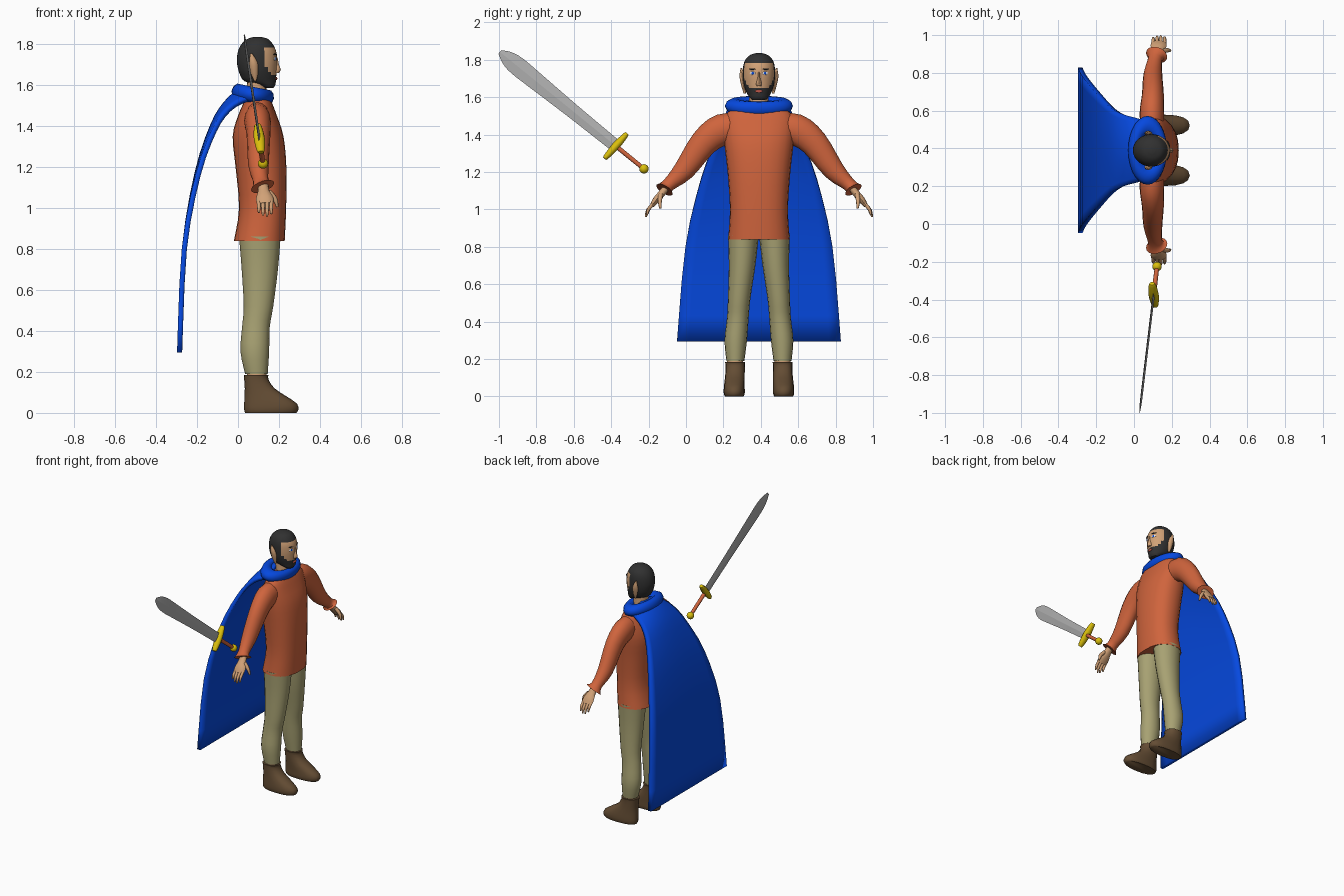
import bpy, bmesh, math
from mathutils import Vector

cube = bpy.data.objects.get("Cube")
if cube:
    bpy.data.objects.remove(cube)

MID = 0.39  # the figure faces +x and stands off centre in y


def material(name, *srgb):
    rgb = [(c / 255) ** 2.2 for c in srgb] + [1]
    m = bpy.data.materials.new(name)
    m.use_nodes = True
    m.diffuse_color = rgb
    m.node_tree.nodes["Principled BSDF"].inputs["Base Color"].default_value = rgb
    return m


BLUE = material("cape blue", 14, 74, 222)
ORANGE = material("shirt orange", 206, 100, 63)
KHAKI = material("trouser khaki", 166, 160, 114)
BROWN = material("boot brown", 100, 78, 55)
HAIR = material("hair black", 52, 52, 52)
SKIN = material("skin", 208, 160, 118)
GOLD = material("gold", 218, 190, 20)
STEEL = material("steel", 172, 172, 172)
WHITE = material("eye white", 235, 235, 235)
LIPS = material("lip red", 205, 95, 80)


def finish(ob, mat, angle=50):
    ob.data.materials.append(mat)
    bpy.ops.object.select_all(action='DESELECT')
    ob.select_set(True)
    bpy.context.view_layer.objects.active = ob
    if angle:
        bpy.ops.object.shade_smooth_by_angle(angle=math.radians(angle))
    return ob


def add_mesh(name, bm, mat, angle=50):
    bmesh.ops.recalc_face_normals(bm, faces=bm.faces)
    me = bpy.data.meshes.new(name)
    bm.to_mesh(me)
    bm.free()
    ob = bpy.data.objects.new(name, me)
    bpy.context.collection.objects.link(ob)
    return finish(ob, mat, angle)


def spline(rows, steps):
    """Catmull-Rom through rows of numbers."""
    pts = [rows[0]] + list(rows) + [rows[-1]]
    out = []
    for a, b, c, d in zip(pts, pts[1:], pts[2:], pts[3:]):
        for k in range(steps):
            t = k / steps
            out.append([q + t / 2 * (r - p + t * (2 * p - 5 * q + 4 * r - s
                        + t * (3 * (q - r) + s - p)))
                        for p, q, r, s in zip(a, b, c, d)])
    return out + [list(rows[-1])]


def loft(name, rows, mat, side=1, sides=16, steps=3, level=False, power=1, angle=50):
    """Skin ellipse rings (x, offset from MID, z, x radius, other radius)."""
    rows = spline(rows, steps)
    centres = [Vector((r[0], MID + side * r[1], r[2])) for r in rows]
    bm, loops = bmesh.new(), []
    for i, (c, r) in enumerate(zip(centres, rows)):
        t = centres[min(i + 1, len(rows) - 1)] - centres[max(i - 1, 0)]
        t = Vector((0, 0, 1)) if level else t.normalized()
        v = t.cross(Vector((1, 0, 0))).normalized()
        u = v.cross(t)
        ring = []
        for k in range(sides):
            a = math.tau * k / sides
            ca, sa = [math.copysign(abs(f) ** power, f) for f in (math.cos(a), math.sin(a))]
            ring.append(bm.verts.new(c + u * r[3] * ca + v * r[4] * sa))
        loops.append(ring)
    for a, b in zip(loops, loops[1:]):
        for k in range(sides):
            n = (k + 1) % sides
            bm.faces.new((a[k], a[n], b[n], b[k]))
    bm.faces.new(loops[0])
    bm.faces.new(loops[-1])
    return add_mesh(name, bm, mat, angle)


def ball(name, loc, scale, mat, turn=0):
    bpy.ops.mesh.primitive_uv_sphere_add(segments=16, ring_count=10, location=loc,
                                         rotation=(0, 0, turn))
    ob = bpy.context.object
    ob.name = name
    ob.scale = scale
    return finish(ob, mat)


def span(z, back, front, half, off=0):
    """Level ring given by its back and front x."""
    return ((back + front) / 2, off, z, (front - back) / 2, half)


# Shirt body
loft("shirt", [span(.84, -.02, .228, .165), span(1.0, .005, .235, .155),
               span(1.2, -.012, .236, .168), span(1.35, -.026, .222, .185),
               span(1.45, 0, .19, .19), span(1.52, .03, .163, .165),
               span(1.56, .045, .14, .09)], ORANGE, sides=24, level=True, power=.85)

# Limbs, one set per side
for side, tag in ((1, "free"), (-1, "sword")):
    loft(tag + "_sleeve", [(.095, .1, 1.43, .06, .08), (.095, .2, 1.425, .065, .085),
                           (.1, .295, 1.355, .058, .074), (.1, .4, 1.21, .05, .057),
                           (.112, .485, 1.13, .038, .036), (.12, .505, 1.105, .06, .05)],
         ORANGE, side)
    loft(tag + "_palm", [(.12, .485, 1.13, .025, .02), (.125, .52, 1.085, .028, .02),
                         (.13, .55, 1.05, .042, .019), (.132, .572, 1.02, .04, .012)],
         SKIN, side, sides=10)
    for i, length in enumerate((.85, 1, .95, .75)):
        x = .162 - i * .02
        loft(f"{tag}_finger_{i + 1}",
             [(x, .565, 1.03, .01, .01), (x, .565 + .03 * length, 1.03 - .035 * length, .009, .009),
              (x, .565 + .04 * length, 1.03 - .07 * length, .005, .005)], SKIN, side, sides=8)
    loft(tag + "_thumb", [(.15, .525, 1.08, .013, .013), (.18, .53, 1.045, .012, .011),
                          (.192, .527, 1.005, .006, .006)], SKIN, side, sides=8)
    loft(tag + "_trouser_leg",
         [span(.19, .035, .145, .048, .126), span(.3, .012, .152, .06, .124),
          span(.42, .02, .155, .058, .113), span(.52, .028, .172, .06, .106),
          span(.7, .018, .195, .071, .09), span(.86, .005, .208, .082, .083)],
         KHAKI, side, level=True)
    loft(tag + "_ankle", [span(.15, .045, .138, .043, .127), span(.21, .045, .138, .043, .127)],
         SKIN, side, steps=1, level=True)
    boot = loft(tag + "_boot",
                [span(0, .035, .285, .05, .132), span(.015, .03, .295, .056, .132),
                 span(.045, .03, .288, .056, .132), span(.08, .032, .238, .054, .13),
                 span(.12, .033, .178, .052, .128), span(.165, .03, .148, .052, .127),
                 span(.185, .028, .15, .054, .127)],
                BROWN, side, steps=2, level=True, power=.85)

# Head: hair cap, face and beard are faces of one skin
head = loft("head", [span(1.585, .13, .172, .035), span(1.6, .09, .182, .05),
                     span(1.62, .03, .185, .064), span(1.65, .01, .187, .076),
                     span(1.68, 0, .189, .083), span(1.72, -.006, .191, .086),
                     span(1.765, 0, .186, .084), span(1.8, .017, .17, .073),
                     span(1.825, .045, .147, .048), span(1.836, .08, .11, .015)],
            HAIR, sides=32, steps=4, level=True)
head.data.materials.append(SKIN)
for p in head.data.polygons:
    x, y, z = p.center
    if 1.652 < z < 1.78 and x > .13 + max(0, 1.7 - z) * .7:
        p.material_index = 1
loft("neck", [span(1.5, .04, .145, .055), span(1.65, .045, .135, .05)], SKIN, steps=1, level=True)
loft("nose", [span(1.66, .17, .2, .014), span(1.675, .165, .209, .015),
              span(1.7, .165, .2, .009), span(1.735, .165, .193, .006)],
     SKIN, sides=8, steps=2, level=True)
ball("lips", (.186, MID, 1.632), (.006, .02, .008), LIPS)
for side, tag in ((1, "free"), (-1, "sword")):
    ball(tag + "_eye", (.181, MID + side * .034, 1.728), (.004, .017, .009), WHITE, side * .42)
    ball(tag + "_iris", (.184, MID + side * .033, 1.728), (.003, .007, .008), BLUE, side * .42)
    ball(tag + "_brow", (.182, MID + side * .036, 1.75), (.004, .02, .004), HAIR, side * .42)
    loft(tag + "_ear", [span(1.62, .078, .09, .006, .076), span(1.66, .062, .098, .012, .082),
                        span(1.71, .055, .095, .014, .09), span(1.755, .06, .07, .004, .094)],
         SKIN, side, sides=8, level=True)

# Cape sheet: rows of x, z, half width, drop towards the edges
bm = bmesh.new()
COLS = 14
grid = []
for x, z, half, drop in spline([(-.285, .295, .438, 0), (-.262, .8, .393, 0),
                                (-.2, 1.17, .31, .01), (-.125, 1.4, .225, .02),
                                (-.06, 1.51, .185, .03), (.01, 1.57, .16, .045),
                                (.06, 1.58, .135, .05)], 3):
    cs = [2 * k / COLS - 1 for k in range(COLS + 1)]
    grid.append([bm.verts.new((x + drop * c * c / 2, MID + half * c, z - drop * c * c)) for c in cs])
for a, b in zip(grid, grid[1:]):
    for k in range(COLS):
        bm.faces.new((a[k], a[k + 1], b[k + 1], b[k]))
cape = add_mesh("cape", bm, BLUE)
solid = cape.modifiers.new("thickness", 'SOLIDIFY')
solid.thickness = .025
solid.offset = 0

# Cape collar roll
bpy.ops.mesh.primitive_torus_add(major_segments=28, minor_segments=10, major_radius=.1,
                                 minor_radius=.04, location=(.072, MID, 1.553),
                                 rotation=(0, .2, 0))
collar = bpy.context.object
collar.name = "cape_collar"
collar.scale = (.75, 1.3, 1)
finish(collar, BLUE)

# Sword, floating beside the hand and pointing up and out
POMMEL, TIP = Vector((.122, -.225, 1.217)), Vector((.03, -.995, 1.842))


def on_sword(t, thick, width):
    p = POMMEL.lerp(TIP, t)
    return (p.x, p.y - MID, p.z, thick, width)


loft("sword_blade", [on_sword(.2, .006, .034), on_sword(.5, .006, .039), on_sword(.75, .006, .047),
                     on_sword(.88, .006, .05), on_sword(.95, .005, .038), on_sword(1, .002, .012)],
     STEEL, sides=4, angle=0)
loft("sword_grip", [on_sword(0, .012, .012), on_sword(.2, .013, .013)], ORANGE, sides=10, steps=1)
hub = POMMEL.lerp(TIP, .195)
loft("sword_guard", [(hub.x + .008 * k, hub.y - MID - .06 * k, hub.z - .067 * k, r, r * .8)
                     for k, r in ((-1, .014), (-.8, .02), (0, .027), (.8, .02), (1, .014))],
     GOLD, sides=10)
ball("sword_pommel", POMMEL, (.025, .025, .025), GOLD)
